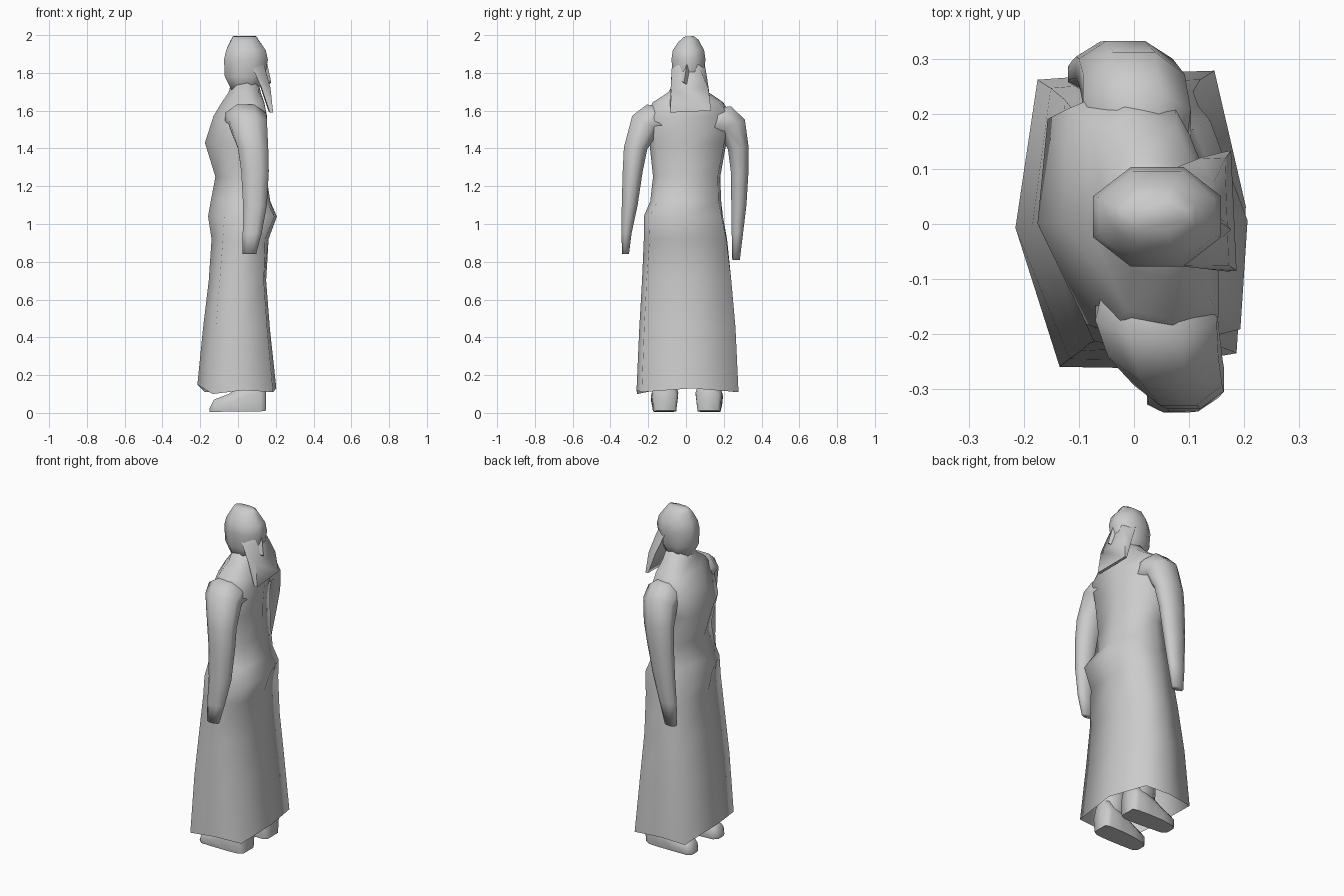
import bpy, bmesh, math

cube = bpy.data.objects.get("Cube")
if cube:
    bpy.data.objects.remove(cube, do_unlink=True)

grey = bpy.data.materials.new("plain grey")
grey.use_nodes = True
tone = (0.6, 0.6, 0.6, 1)
grey.diffuse_color = tone
grey.node_tree.nodes["Principled BSDF"].inputs["Base Color"].default_value = tone


def loft(name, rings, cap_start=True, angle=100):
    """Skin a list of equal-length point rings."""
    bm = bmesh.new()
    rows = [[bm.verts.new(p) for p in ring] for ring in rings]
    n = len(rows[0])
    for a, b in zip(rows, rows[1:]):
        for i in range(n):
            j = (i + 1) % n
            bm.faces.new((a[i], a[j], b[j], b[i]))
    if cap_start:
        bm.faces.new(rows[0][::-1])
    bm.faces.new(rows[-1])
    bmesh.ops.recalc_face_normals(bm, faces=bm.faces)
    mesh = bpy.data.meshes.new(name)
    bm.to_mesh(mesh)
    bm.free()
    mesh.materials.append(grey)
    obj = bpy.data.objects.new(name, mesh)
    bpy.context.collection.objects.link(obj)
    bpy.ops.object.select_all(action="DESELECT")
    obj.select_set(True)
    bpy.context.view_layer.objects.active = obj
    bpy.ops.object.shade_smooth_by_angle(angle=math.radians(angle))


def oval(z, cx, cy, hx, hy, tilt=0, n=8):
    """Eight-sided ring, tilted about the x axis by degrees."""
    grow = 1 / math.cos(math.pi / n)
    lean = math.radians(tilt)
    ring = []
    for i in range(n):
        t = 2 * math.pi * (i + .5) / n
        v = hy * grow * math.sin(t)
        ring.append((cx + hx * grow * math.cos(t),
                     cy + v * math.cos(lean), z + v * math.sin(lean)))
    return ring


# Dress: one angular outline scaled to each height, open at the hem
outline = [(-1, -.04), (-.62, -.96), (.15, -.97), (.9, -.87),
           (.98, .1), (.71, 1), (-.1, .98), (-.81, .94)]
drop = [.03, -.02, 0, -.01, .01, -.01, 0, -.01]


def dress_ring(z, front, back, low, high, twist=0, hem=0, soft=0):
    cx, cy = (front + back) / 2, (low + high) / 2
    hx, hy = (back - front) / 2, (high - low) / 2
    ring = []
    for (u, v), d in zip(outline, drop):
        shrink = 1 + soft * (1 / max(1, math.hypot(u, v)) - 1)
        x, y = cx + u * hx * shrink, cy + v * hy * shrink
        ring.append((x - twist * y, y, z + d * hem))
    return ring


loft("dress", [
    dress_ring(.12, -.215, .207, -.27, .278, hem=1),
    dress_ring(.45, -.185, .172, -.255, .262),
    dress_ring(.7, -.155, .152, -.24, .24),
    dress_ring(.92, -.14, .165, -.23, .222, soft=.2),
    dress_ring(1.04, -.16, .21, -.23, .2, .06, soft=.3),
    dress_ring(1.12, -.145, .175, -.195, .19, .05, soft=.5),
    dress_ring(1.25, -.12, .155, -.18, .185, .05, soft=.5),
    dress_ring(1.43, -.175, .15, -.2, .218, .12, soft=.4),
    dress_ring(1.57, -.13, .16, -.225, .25, .14, soft=.6),
    dress_ring(1.645, -.085, .145, -.18, .2, .14, soft=.7),
    dress_ring(1.695, -.05, .125, -.1, .125, .1, soft=.8),
    dress_ring(1.75, -.035, .11, -.06, .08, soft=1),
], cap_start=False)

# Arms: z, centre x, centre y, half depth, half width, tilt; the root lies inside the torso
loft("right_arm", [oval(*r) for r in [
    (1.54, .015, .1, .075, .07, 90),
    (1.545, .005, .185, .098, .095, 55),
    (1.515, 0, .243, .092, .078, 28),
    (1.4, -.015, .277, .085, .055, 5), (1.28, -.03, .284, .075, .047),
    (1.1, -.05, .28, .062, .04), (.95, -.07, .272, .05, .03),
    (.81, -.085, .265, .035, .02)]])
loft("left_arm", [oval(*r) for r in [
    (1.54, .03, -.07, .075, .07, -90),
    (1.555, .04, -.152, .11, .095, -55),
    (1.535, .053, -.212, .1, .082, -28),
    (1.4, .08, -.267, .08, .062, -5), (1.28, .09, -.282, .073, .053),
    (1.1, .09, -.298, .063, .042), (.95, .075, -.315, .05, .027),
    (.84, .06, -.32, .036, .018)]])

# Head: flat-crowned rounded block
loft("head", [oval(*r) for r in [
    (1.7, .035, .01, .065, .06), (1.78, .037, .012, .107, .08),
    (1.87, .042, .013, .116, .09), (1.92, .042, .013, .105, .083),
    (1.97, .036, .014, .075, .053, 5), (1.993, .035, .015, .062, .025, 5)]])

# Hair sheet: runs off the back of the head, flaring over the shoulders
loft("hanging_hair", [
    [(.04, -.06, 1.9), (.12, -.01, 1.9), (.12, .035, 1.9), (.04, .085, 1.9)],
    [(.08, -.076, 1.82), (.145, -.045, 1.82), (.145, .075, 1.82), (.08, .104, 1.82)],
    [(.125, -.081, 1.72), (.172, -.075, 1.72), (.165, .118, 1.72), (.12, .12, 1.72)],
    [(.168, -.086, 1.59), (.186, -.085, 1.59), (.176, .133, 1.6), (.16, .13, 1.6)],
], angle=75)
# Narrow lock standing proud of the hair sheet
loft("hair_lock", [
    [(.13, 0, 1.88), (.148, .01, 1.88), (.13, .015, 1.87)],
    [(.15, -.035, 1.76), (.176, -.01, 1.75), (.15, .02, 1.72)],
], angle=20)


# Feet: pointed toes forward, rounded heel, ankle rising into the dress
def foot(name, y, splay):
    def section(x, half, top, sole=.008):
        mid = y + splay * (.15 - x)
        rise = sole + (top - sole) * .55
        return [(x, mid - half * .85, sole), (x, mid + half * .85, sole),
                (x, mid + half, rise), (x, mid + half * .6, top),
                (x, mid - half * .6, top), (x, mid - half, rise)]
    loft(name, [section(-.15, .03, .025, .004), section(-.128, .055, .07, .004),
                section(-.05, .068, .1), section(.04, .072, .16),
                section(.12, .07, .19), section(.148, .055, .16, .012)], angle=70)
    loft(name + "_ankle", [oval(.08, .055, y, .08, .055), oval(.17, .06, y, .088, .065),
                           oval(.3, .045, y, .075, .065)])


foot("left_foot", -.11, -.03)
foot("right_foot", .12, .03)
